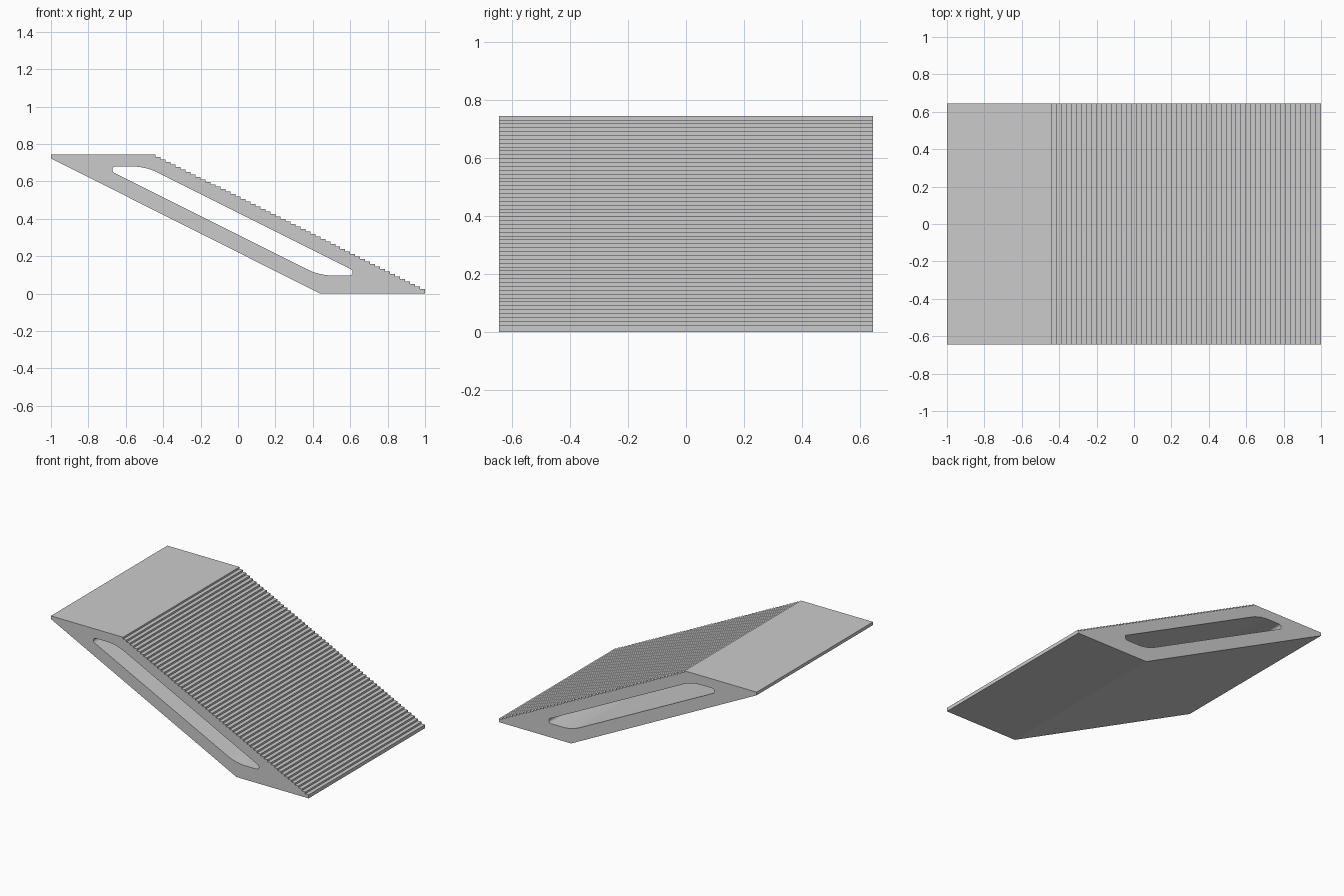
import bpy, math
from mathutils import Vector

if "Cube" in bpy.data.objects:
    bpy.data.objects.remove(bpy.data.objects["Cube"])

HALF_WIDTH = 0.645
STEPS = 54


def fillet(prev, corner, nxt, tangent, n=12):
    """Round a corner with a circular arc, given its tangent length."""
    p = Vector(corner)
    a = (Vector(prev) - p).normalized()
    b = (Vector(nxt) - p).normalized()
    half = a.angle(b) / 2
    radius = tangent * math.tan(half)
    centre = p + (a + b).normalized() * (tangent / math.cos(half))
    inward = (p - centre).normalized()
    side = (a - b).normalized()
    sweep = math.pi / 2 - half
    return [centre + radius * (inward * math.cos(t) + side * math.sin(t))
            for t in (sweep * (1 - 2 * i / n) for i in range(n + 1))]


def add_outline(curve, pts):
    spline = curve.splines.new('POLY')
    spline.points.add(len(pts) - 1)
    for sp, p in zip(spline.points, pts):
        sp.co = (p[0], p[1], 0, 1)
    spline.use_cyclic_u = True
    spline.use_smooth = False


# Stepped outer outline of the stair flight
run, rise = 1.44 / STEPS, 0.72 / STEPS
outer = [(0.44, 0), (1, 0)]
for i in range(STEPS):
    outer += [(1 - run * i, 0.025 + rise * i), (1 - run * (i + 1), 0.025 + rise * i)]
outer += [(-0.44, 0.745), (-1, 0.745), (-1, 0.723)]

# Rounded slanted opening running through the full width
corners = [(-0.73, 0.68), (0.436, 0.097), (0.672, 0.097), (-0.494, 0.68)]
tangents = [0.077, 0.075, 0.077, 0.075]
hole = []
for i in range(4):
    hole += fillet(corners[i - 1], corners[i], corners[(i + 1) % 4], tangents[i])

# Extrude the profile across the width
curve = bpy.data.curves.new("stair_flight", 'CURVE')
curve.dimensions = '2D'
curve.fill_mode = 'BOTH'
curve.extrude = HALF_WIDTH
add_outline(curve, outer)
add_outline(curve, hole)
stairs = bpy.data.objects.new("stair_flight", curve)
bpy.context.collection.objects.link(stairs)
stairs.rotation_euler = (math.pi / 2, 0, 0)
bpy.context.view_layer.objects.active = stairs
stairs.select_set(True)
bpy.ops.object.convert(target='MESH')
bpy.ops.object.transform_apply(location=False, rotation=True, scale=False)

# Weld the profile caps to the side walls, with outward faces
bpy.ops.object.mode_set(mode='EDIT')
bpy.ops.mesh.select_all(action='SELECT')
bpy.ops.mesh.remove_doubles(threshold=0.0001)
bpy.ops.mesh.normals_make_consistent(inside=False)
bpy.ops.object.mode_set(mode='OBJECT')
bpy.ops.object.shade_smooth_by_angle(angle=math.radians(20))
